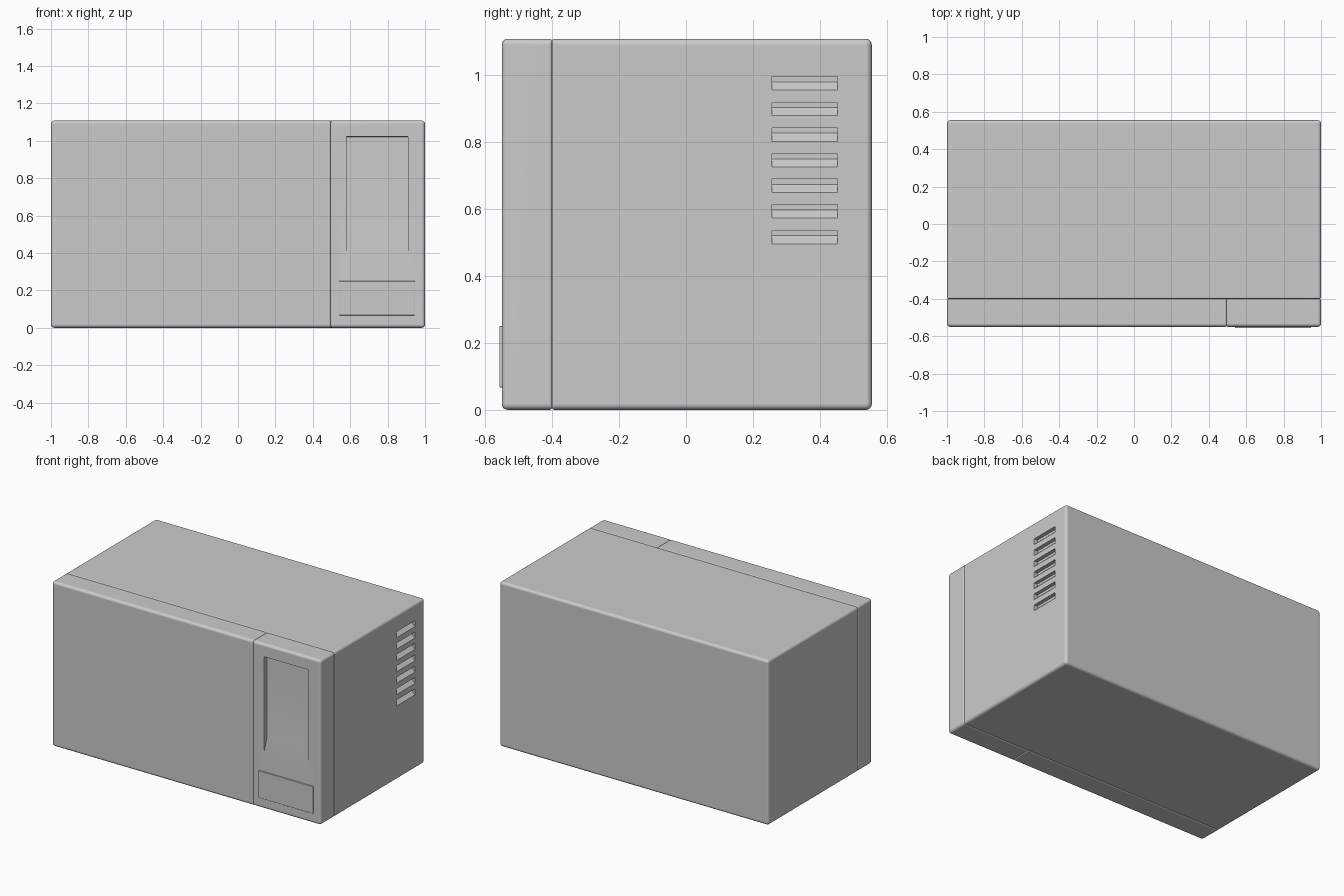
import bpy, bmesh

if "Cube" in bpy.data.objects:
    bpy.data.objects.remove(bpy.data.objects["Cube"])

FRONT, SEAM_Y, BACK = -0.55, -0.40, 0.555
SEAM_X, TOP = 0.495, 1.108


def add_object(name, bm):
    bmesh.ops.recalc_face_normals(bm, faces=bm.faces[:])
    mesh = bpy.data.meshes.new(name)
    bm.to_mesh(mesh)
    bm.free()
    obj = bpy.data.objects.new(name, mesh)
    bpy.context.collection.objects.link(obj)
    return obj


def rounded_box(name, lo, hi, radius, seams=()):
    """Box with rounded edges; edges on a (axis, value) seam get a small radius."""
    bm = bmesh.new()
    bmesh.ops.create_cube(bm, size=1)
    for v in bm.verts:
        for i in range(3):
            v.co[i] = hi[i] if v.co[i] > 0 else lo[i]
    weight = bm.edges.layers.float.new("bevel_weight_edge")
    for e in bm.edges:
        on_seam = any(all(abs(v.co[a] - s) < 1e-4 for v in e.verts) for a, s in seams)
        e[weight] = 0.45 if on_seam else 1.0
    obj = add_object(name, bm)
    bev = obj.modifiers.new("round", "BEVEL")
    bev.limit_method = "WEIGHT"
    bev.width = radius
    bev.segments = 4
    return obj


def prism_cutter(name, profile, axis, lo, hi):
    """Extrude an (outward, z) profile along the given axis."""
    bm = bmesh.new()
    def place(t, p, z):
        return (t, p, z) if axis == 0 else (p, t, z)
    ends = [[bm.verts.new(place(t, p, z)) for p, z in profile] for t in (lo, hi)]
    n = len(profile)
    bm.faces.new(ends[0])
    bm.faces.new(ends[1])
    for i in range(n):
        j = (i + 1) % n
        bm.faces.new((ends[0][i], ends[0][j], ends[1][j], ends[1][i]))
    obj = add_object(name, bm)
    obj.hide_render = True
    obj.hide_viewport = True
    return obj


def cut(target, cutter):
    mod = target.modifiers.new("cut", "BOOLEAN")
    mod.operation = "DIFFERENCE"
    mod.solver = "EXACT"
    mod.object = cutter


# Main housing, door, control panel and opening button
body = rounded_box("housing", (-1, SEAM_Y, 0), (1, BACK, TOP), 0.018, [(1, SEAM_Y)])
door = rounded_box("door", (-1, FRONT, 0), (SEAM_X, SEAM_Y, TOP), 0.018,
                   [(1, SEAM_Y), (0, SEAM_X)])
panel = rounded_box("control_panel", (SEAM_X, FRONT, 0), (1, SEAM_Y, TOP), 0.018,
                    [(1, SEAM_Y), (0, SEAM_X)])
button = rounded_box("door_button", (0.54, -0.557, 0.067), (0.947, -0.53, 0.25), 0.003)

# Control recess: square top, sloped lower lip
d = FRONT + 0.03
cutters = [prism_cutter("panel_recess_cutter",
                        [(FRONT - 0.03, 1.025), (d, 1.02), (d, 0.47), (FRONT, 0.39),
                         (FRONT - 0.03, 0.39)], 0, 0.58, 0.91)]
cut(panel, cutters[0])

# Side vents: slots with a sloped lower lip
for i in range(7):
    z = 0.995 - i * 0.0765
    c = prism_cutter(f"vent_cutter_{i + 1}",
                     [(1.03, z), (0.975, z), (0.975, z - 0.016), (1, z - 0.04),
                      (1.03, z - 0.04)], 1, 0.257, 0.452)
    cut(body, c)
    cutters.append(c)

# Bake the modifiers, then shade
deps = bpy.context.evaluated_depsgraph_get()
for obj in (body, door, panel, button):
    baked = bpy.data.meshes.new_from_object(obj.evaluated_get(deps))
    obj.modifiers.clear()
    obj.data = baked
for c in cutters:
    bpy.data.objects.remove(c)
bpy.ops.object.select_all(action="DESELECT")
for obj in (body, door, panel, button):
    obj.select_set(True)
    bpy.context.view_layer.objects.active = obj
bpy.ops.object.shade_smooth_by_angle(angle=0.6)
for obj in (body, door, panel, button):
    obj.modifiers.new("weighted_normals", "WEIGHTED_NORMAL").keep_sharp = True
